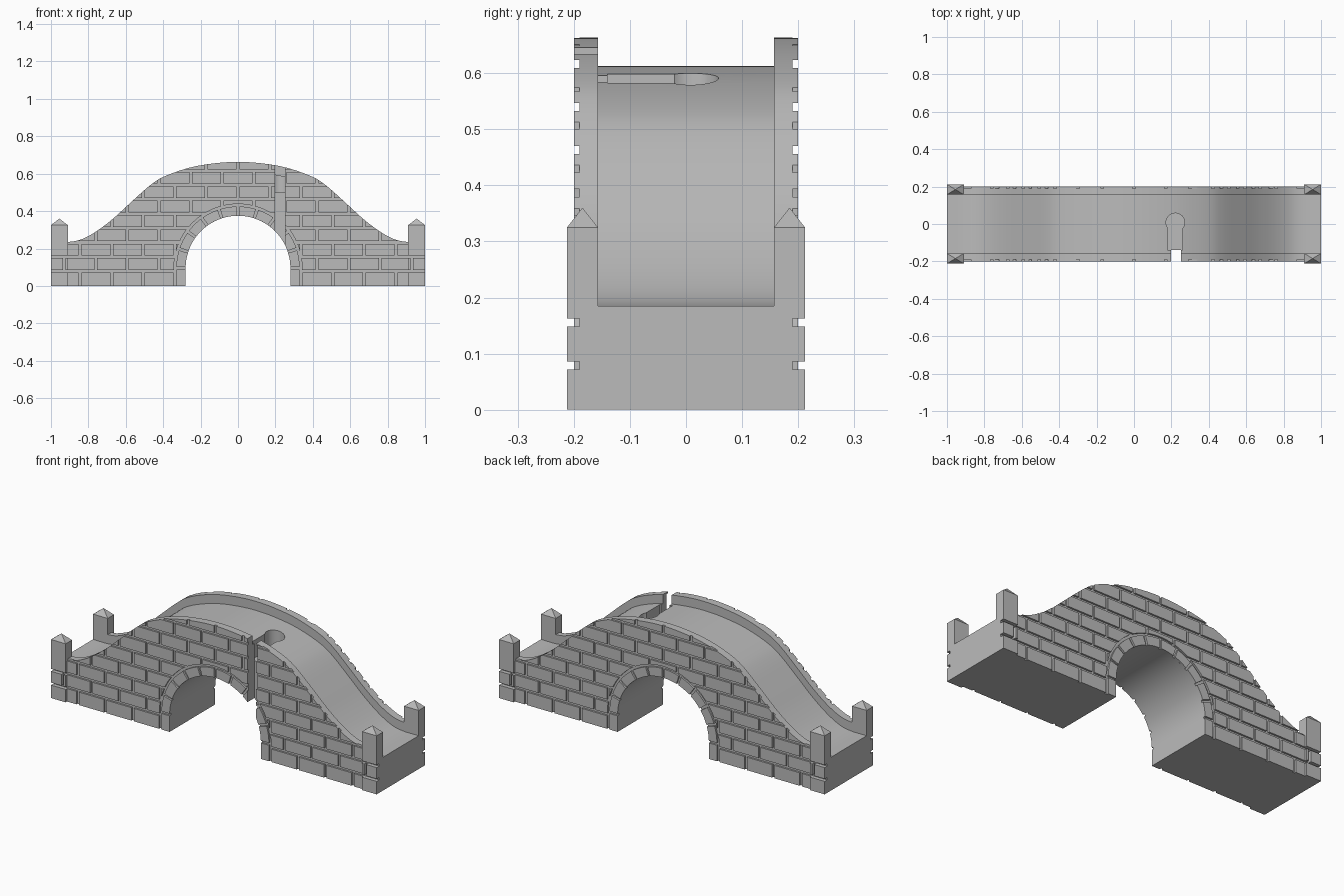
import bpy, bmesh, math
from mathutils import Matrix, Vector

cube = bpy.data.objects.get("Cube")
if cube:
    bpy.data.objects.remove(cube)

# Single stone colour
stone = bpy.data.materials.new("grey_stone")
stone.use_nodes = True
stone.diffuse_color = (0.5, 0.5, 0.5, 1)
stone.node_tree.nodes["Principled BSDF"].inputs["Base Color"].default_value = (0.5, 0.5, 0.5, 1)

ROW, BRICK, GAP = 0.0768, 0.169, 0.014
ARCH_R, SPRING = 0.28, 0.095
INNER_Y, CORE_Y, FACE_Y, POST_Y = 0.157, 0.19, 0.2, 0.212
POST_X, END_X = 0.91, 1.0
DECK_DROP = 0.05
# Half profile of the parapet crest
CREST = [(0, .663), (.13, .655), (.26, .632), (.39, .587), (.47, .538), (.58, .44),
         (.67, .358), (.76, .29), (.84, .248), (POST_X, .235), (END_X, .235)]


def smooth_curve(points, steps=5):
    """Catmull-Rom curve through the points, mirrored about the first."""
    p = [Vector(q) for q in points]
    p = [Vector((-p[1].x, p[1].y))] + p + [p[-1] * 2 - p[-2]]
    out = []
    for a, b, c, d in zip(p, p[1:], p[2:], p[3:]):
        for i in range(steps):
            t = i / steps
            out.append(0.5 * (2 * b + (c - a) * t + (2 * a - 5 * b + 4 * c - d) * t * t
                              + (3 * b - a - 3 * c + d) * t ** 3))
    return out + [p[-2]]


def arch_point(s, r):
    """Point on the arch at s degrees from the crown; past 90 it runs down the leg."""
    if abs(s) > 90:
        return (math.copysign(r, s), SPRING * (1 - (abs(s) - 90) / 18))
    return (r * math.sin(math.radians(s)), SPRING + r * math.cos(math.radians(s)))


def side_outline(half_x, drop, r):
    half = [(q.x, q.y - drop) for q in smooth_curve(CREST) if q.x <= half_x + 1e-4]
    top = half[::-1] + [(-x, z) for x, z in half[1:]]
    arch = [arch_point(s, r) for s in [-108] + list(range(-90, 91, 4)) + [90, 108]]
    arch = list(dict.fromkeys(arch))
    return top + [(-half_x, 0)] + arch + [(half_x, 0)]


def add_prism(bm, outline, y0, y1):
    face = bm.faces.new([bm.verts.new((x, y0, z)) for x, z in outline])
    new = bmesh.ops.extrude_face_region(bm, geom=[face])["geom"]
    bmesh.ops.translate(bm, vec=(0, y1 - y0, 0),
                        verts=[v for v in new if isinstance(v, bmesh.types.BMVert)])


def add_box(bm, x0, x1, y0, y1, z0, z1):
    mid = Vector((x0 + x1, y0 + y1, z0 + z1)) / 2
    size = Matrix.Diagonal((abs(x1 - x0), abs(y1 - y0), abs(z1 - z0), 1))
    bmesh.ops.create_cube(bm, size=1, matrix=Matrix.Translation(mid) @ size)


def make(name, build):
    bm = bmesh.new()
    build(bm)
    bmesh.ops.recalc_face_normals(bm, faces=bm.faces)
    mesh = bpy.data.meshes.new(name)
    bm.to_mesh(mesh)
    bm.free()
    obj = bpy.data.objects.new(name, mesh)
    bpy.context.collection.objects.link(obj)
    return obj


def carve(obj, cutter, operation="DIFFERENCE"):
    mod = obj.modifiers.new("carve", "BOOLEAN")
    mod.operation, mod.object, mod.solver = operation, cutter, "EXACT"
    bpy.context.view_layer.update()
    graph = bpy.context.evaluated_depsgraph_get()
    mesh = bpy.data.meshes.new_from_object(obj.evaluated_get(graph))
    obj.modifiers.clear()
    obj.data = mesh


# Body with the sunken roadway on top
body = make("roadway_body",
            lambda bm: add_prism(bm, side_outline(END_X, DECK_DROP, ARCH_R), -INNER_Y, INNER_Y))
parts = [body]

# Cutters: front slot, and a keyhole recess in the roadway
slot = make("slot_cutter", lambda bm: add_box(bm, .198, .252, -.3, -.14, .12, .9))
channel = make("channel_cutter", lambda bm: add_box(bm, .18, .26, -.14, .01, .5, .9))
hole = make("hole_cutter", lambda bm: bmesh.ops.create_cone(
    bm, cap_ends=True, segments=32, radius1=.05, radius2=.05, depth=.4,
    matrix=Matrix.Translation((.221, .008, .7))))
cutters = [slot, channel, hole]
for c in cutters:
    c.hide_render = True
    carve(body, c)


def brick_rows(bm):
    """Running-bond blocks, later trimmed to the wall outline."""
    for row in range(9):
        z0 = row * ROW + .002 + GAP / 2 if row else -.05
        z1 = (row + 1) * ROW + .002 - GAP / 2
        for k in range(-7, 7):
            x = (k + .5 * (row % 2)) * BRICK
            add_box(bm, x + GAP / 2, x + BRICK - GAP / 2, -.3, .3, z0, z1)


def voussoirs(bm, y0, y1):
    for i in range(-6, 6):
        a = i * 18 + (1.2 if i > -6 else 0)
        b = i * 18 + 18 - (1.2 if i < 5 else 0)
        steps = [a + (b - a) * j / 4 for j in range(5)]
        add_prism(bm, [arch_point(s, ARCH_R) for s in steps]
                  + [arch_point(s, .33) for s in reversed(steps)], y0, y1)


# Side walls: mortar core, brick facing and arch ring
for side, sign in (("front", -1), ("back", 1)):
    core = make(side + "_wall_core", lambda bm: add_prism(
        bm, side_outline(POST_X, 0, ARCH_R), sign * INNER_Y, sign * CORE_Y))
    trim = make(side + "_brick_trim", lambda bm: add_prism(
        bm, side_outline(POST_X, 0, .343), sign * CORE_Y, sign * FACE_Y))
    trim.hide_render = True
    bricks = make(side + "_bricks", brick_rows)
    carve(bricks, trim, "INTERSECT")
    cutters.append(trim)
    ring = make(side + "_arch_ring", lambda bm: voussoirs(bm, sign * CORE_Y, sign * FACE_Y))
    for obj in (core, bricks, ring):
        if sign < 0:
            carve(obj, slot)
        parts.append(obj)


# Corner posts with grooved outer faces and pyramid caps
def post(bm, sx, sy):
    def block(x0, x1, y0, y1, z0, z1):
        add_box(bm, sx * x0, sx * x1, sy * y0, sy * y1, z0, z1)
    g, low, high = GAP / 2, ROW + .002, 2 * ROW + .002
    joint = BRICK * 5.5
    block(POST_X, END_X, INNER_Y, CORE_Y, 0, .325)
    block(POST_X, END_X, CORE_Y, POST_Y, 0, low - g)
    block(POST_X, joint - g, CORE_Y, POST_Y, low + g, high - g)
    block(joint + g, END_X, CORE_Y, POST_Y, low + g, high - g)
    block(POST_X, END_X, CORE_Y, POST_Y, high + g, .325)
    place = Matrix.Translation((sx * (POST_X + END_X) / 2, sy * (INNER_Y + POST_Y) / 2, .3425))
    size = Matrix.Diagonal((END_X - POST_X, POST_Y - INNER_Y, 1, 1))
    bmesh.ops.create_cone(bm, cap_ends=True, segments=4, radius1=math.sqrt(.5), radius2=0,
                          depth=.035, matrix=place @ size @ Matrix.Rotation(math.pi / 4, 4, "Z"))


for sx, end in ((1, "left"), (-1, "right")):
    for sy, side in ((-1, "front"), (1, "back")):
        parts.append(make(f"{side}_{end}_post", lambda bm: post(bm, sx, sy)))

# Remove cutters, then colour and shade
for c in cutters:
    bpy.data.objects.remove(c)
bpy.ops.object.select_all(action="DESELECT")
for obj in parts:
    obj.data.materials.clear()
    obj.data.materials.append(stone)
    obj.select_set(True)
bpy.context.view_layer.objects.active = body
bpy.ops.object.shade_smooth_by_angle(angle=math.radians(30))
